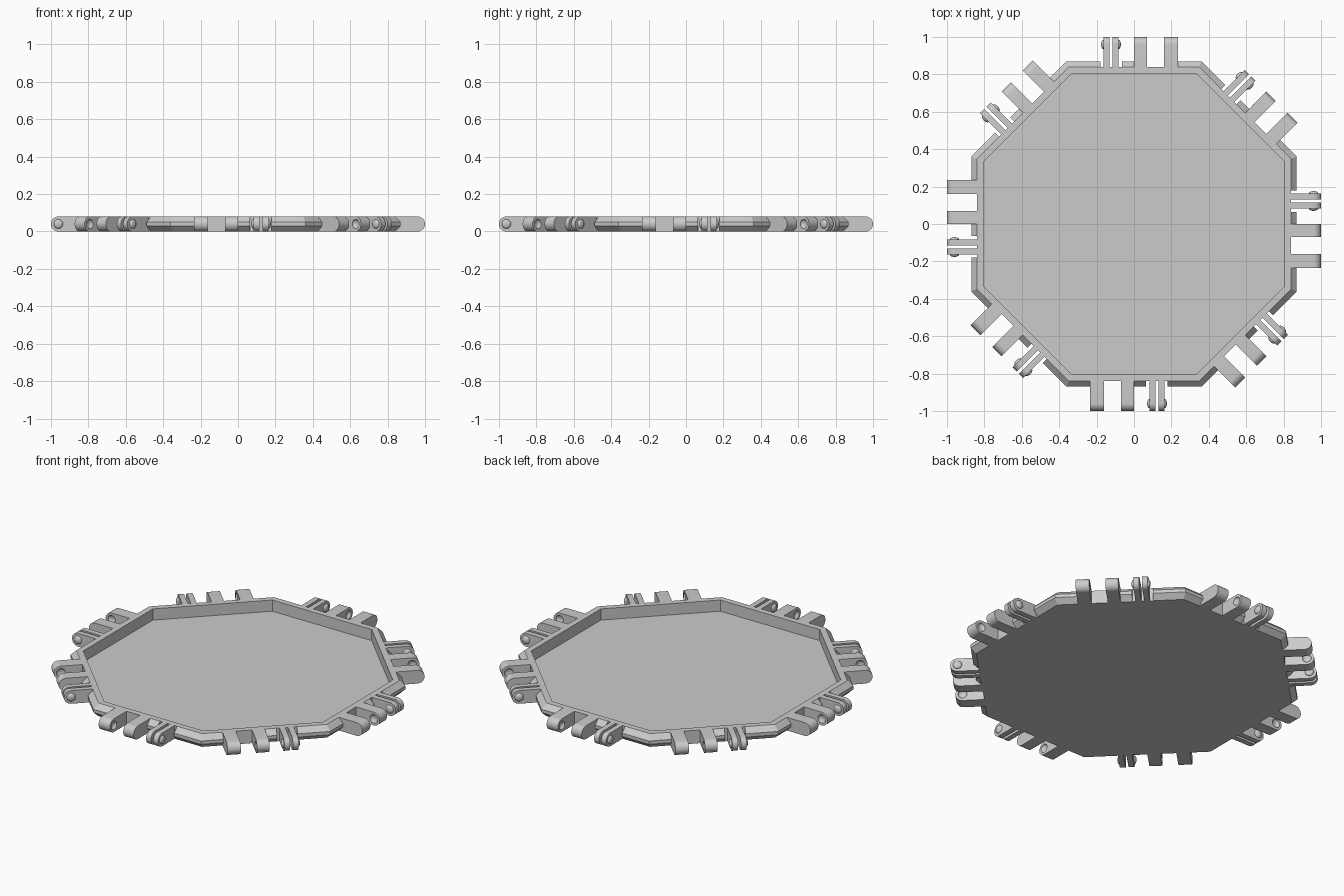
import bpy, bmesh, math
from mathutils import Matrix, Vector

cube = bpy.data.objects.get("Cube")
if cube:
    bpy.data.objects.remove(cube, do_unlink=True)

grey = bpy.data.materials.new("light grey")
grey.use_nodes = True
colour = (0.6, 0.6, 0.6, 1)
grey.diffuse_color = colour
grey.node_tree.nodes["Principled BSDF"].inputs["Base Color"].default_value = colour

SIDES = 8
TAN = math.tan(math.pi / SIDES)
HEIGHT, CORE, EDGE, INNER, FLOOR = 0.08, 0.84, 0.87, 0.805, 0.012
PIN_Y, PIN_Z = -0.96, 0.04


def make(name, bm, smooth=False):
    bmesh.ops.recalc_face_normals(bm, faces=bm.faces)
    mesh = bpy.data.meshes.new(name)
    bm.to_mesh(mesh)
    bm.free()
    mesh.materials.append(grey)
    ob = bpy.data.objects.new(name, mesh)
    bpy.context.collection.objects.link(ob)
    if smooth:
        bpy.ops.object.select_all(action='DESELECT')
        ob.select_set(True)
        bpy.context.view_layer.objects.active = ob
        bpy.ops.object.shade_smooth_by_angle(angle=math.radians(35))
    return ob


def prism(bm, start, end):
    """Close a solid between two matching cross-sections."""
    a = [bm.verts.new(p) for p in start]
    b = [bm.verts.new(p) for p in end]
    n = len(a)
    bm.faces.new(a)
    bm.faces.new(b[::-1])
    for i in range(n):
        bm.faces.new((a[i], b[i], b[(i + 1) % n], a[(i + 1) % n]))


def lug(bm, x0, x1):
    """Full-height hinge arm with a rounded tip."""
    r = HEIGHT / 2
    outline = [(-CORE, 0), (-CORE, HEIGHT)]
    for i in range(17):
        t = math.pi / 2 + math.pi * i / 16
        outline.append((PIN_Y + r * math.cos(t), PIN_Z + r * math.sin(t)))
    prism(bm, [(x0, y, z) for y, z in outline], [(x1, y, z) for y, z in outline])


def dome(bm, x, depth, radius=0.025):
    """Flattened ball on the hinge axis."""
    m = Matrix.Translation((x, PIN_Y, PIN_Z)) @ Matrix.Diagonal((depth, radius, radius, 1))
    m = m @ Matrix.Rotation(math.pi / 2, 4, 'Y')
    bmesh.ops.create_uvsphere(bm, u_segments=20, v_segments=12, radius=1, matrix=m)


def around(ob):
    """Repeat a part on every side of the octagon."""
    for i in range(1, SIDES):
        copy = bpy.data.objects.new(f"{ob.name}_{i + 1}", ob.data)
        copy.rotation_euler.z = i * 2 * math.pi / SIDES
        bpy.context.collection.objects.link(copy)


# Tray: octagonal base and upright wall
bm = bmesh.new()
rings = []
for apothem, z in ((CORE, 0), (CORE, HEIGHT), (INNER, HEIGHT), (INNER, FLOOR)):
    radius = apothem / math.cos(math.pi / SIDES)
    angles = [(i + 0.5) * 2 * math.pi / SIDES for i in range(SIDES)]
    rings.append([bm.verts.new((radius * math.cos(t), radius * math.sin(t), z)) for t in angles])
for low, high in zip(rings, rings[1:]):
    for i in range(SIDES):
        j = (i + 1) % SIDES
        bm.faces.new((low[i], low[j], high[j], high[i]))
bm.faces.new(rings[0])
bm.faces.new(rings[-1])
make("tray", bm)

# Bevelled outer rim, interrupted where the hinges sit; None means a mitred corner
bm = bmesh.new()
profile = ((CORE, 0), (EDGE, 0.03), (EDGE, 0.05), (CORE, HEIGHT))
for x0, x1 in ((None, -0.16), (-0.07, 0.065), (0.18, None)):
    prism(bm, [(-r * TAN if x0 is None else x0, -r, z) for r, z in profile],
          [(r * TAN if x1 is None else x1, -r, z) for r, z in profile])
around(make("outer_rim", bm))

# Wide knuckles with dimples facing the gap between them
bm = bmesh.new()
lug(bm, -0.235, -0.16)
lug(bm, -0.07, 0)
knuckles = make("knuckles", bm)
bm = bmesh.new()
dome(bm, -0.16, 0.015)
dome(bm, -0.07, 0.015)
cutter = make("dimple_cutter", bm)
cutter.hide_render = True
mod = knuckles.modifiers.new("dimples", 'BOOLEAN')
mod.operation = 'DIFFERENCE'
mod.solver = 'EXACT'
mod.object = cutter
bpy.ops.object.select_all(action='DESELECT')
knuckles.select_set(True)
bpy.context.view_layer.objects.active = knuckles
bpy.ops.object.modifier_apply(modifier=mod.name)
bpy.data.objects.remove(cutter, do_unlink=True)
bpy.ops.object.shade_smooth_by_angle(angle=math.radians(35))
around(knuckles)

# Thin spring clips with snap bumps on their outer faces
bm = bmesh.new()
lug(bm, 0.083, 0.115)
lug(bm, 0.131, 0.163)
around(make("clips", bm, smooth=True))
bm = bmesh.new()
dome(bm, 0.083, 0.013)
dome(bm, 0.163, 0.013)
around(make("snap_bumps", bm, smooth=True))
